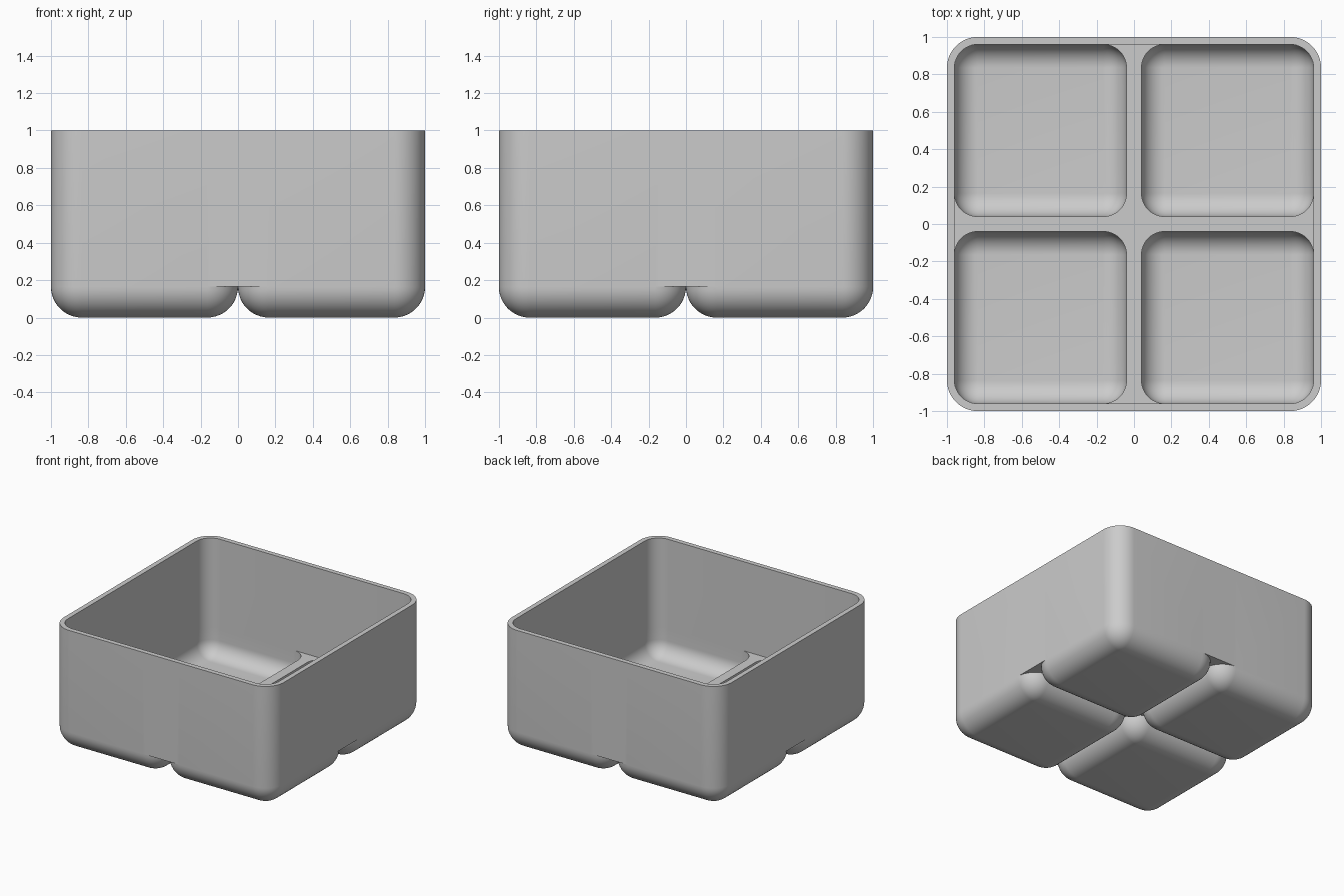
import bpy, bmesh, math

cube = bpy.data.objects.get("Cube")
if cube:
    bpy.data.objects.remove(cube, do_unlink=True)

R = 0.165        # outer corner and foot rounding
WALL = 0.04      # wall thickness
r = R - WALL     # inner rounding
FLOOR = 0.268    # top of the divider ridges
SEG = 12         # segments per quarter round
lo, hi = R, 1 - R

grey = bpy.data.materials.new("plain_grey")
grey.use_nodes = True
colour = (0.6, 0.6, 0.6, 1)
grey.diffuse_color = colour
grey.node_tree.nodes["Principled BSDF"].inputs["Base Color"].default_value = colour

bm = bmesh.new()


def ring(z, e_in, e_out, square=False):
    """Rounded square of one compartment; square=True squares off the inner corners."""
    verts = []
    for k, (cx, cy) in enumerate([(hi, hi), (lo, hi), (lo, lo), (hi, lo)]):
        for i in range(SEG + 1):
            a = math.pi / 2 * (k + i / SEG)
            dx, dy = math.cos(a), math.sin(a)
            if square and k > 0:
                m = max(abs(dx), abs(dy))
                dx, dy = dx / m, dy / m
            x = cx + dx * (e_out if cx == hi else e_in)
            y = cy + dy * (e_out if cy == hi else e_in)
            verts.append(bm.verts.new((x, y, z)))
    return verts


def round_over(rad, base):
    """Quarter-round bottom edge, from the flat base up to the straight side."""
    angles = [math.pi / 2 * (1 - i / SEG) for i in range(SEG + 1)]
    return [ring(base + rad * (1 - math.sin(a)), rad * math.cos(a), rad * math.cos(a))
            for a in angles]


# One quarter: pocket, floor ridge, inner wall, rim, outer wall, underside, foot
pocket = round_over(r, WALL)
foot = round_over(R, 0)[::-1]
walls = [ring(FLOOR, r, r), ring(FLOOR, R, r, True), ring(1, R, r, True),
         ring(1, R, R, True), ring(R, R, R, True)]
loops = pocket + walls + foot
for a, b in zip(loops, loops[1:]):
    for i in range(len(a)):
        j = (i + 1) % len(a)
        quad = (a[i], b[i], b[j], a[j])
        # Leave the quarter open where it meets its mirror image
        if all(v.co.x < 1e-5 for v in quad) or all(v.co.y < 1e-5 for v in quad):
            continue
        bm.faces.new(quad)

# Flat bottoms of the pocket and the foot
bm.faces.new(pocket[0][::SEG + 1])
bm.faces.new(foot[-1][::SEG + 1][::-1])
bmesh.ops.remove_doubles(bm, verts=bm.verts, dist=1e-5)
loose = [v for v in bm.verts if not v.link_faces]
bmesh.ops.delete(bm, geom=loose, context='VERTS')

mesh = bpy.data.meshes.new("divided_tray")
bm.to_mesh(mesh)
bm.free()
mesh.materials.append(grey)
tray = bpy.data.objects.new("divided_tray", mesh)
bpy.context.collection.objects.link(tray)

# Mirror into four compartments
mirror = tray.modifiers.new("four_quarters", 'MIRROR')
mirror.use_axis = (True, True, False)
mirror.merge_threshold = 1e-4
for o in bpy.context.selected_objects:
    o.select_set(False)
tray.select_set(True)
bpy.context.view_layer.objects.active = tray
bpy.ops.object.modifier_apply(modifier=mirror.name)
bpy.ops.object.shade_smooth_by_angle(angle=math.radians(30))
